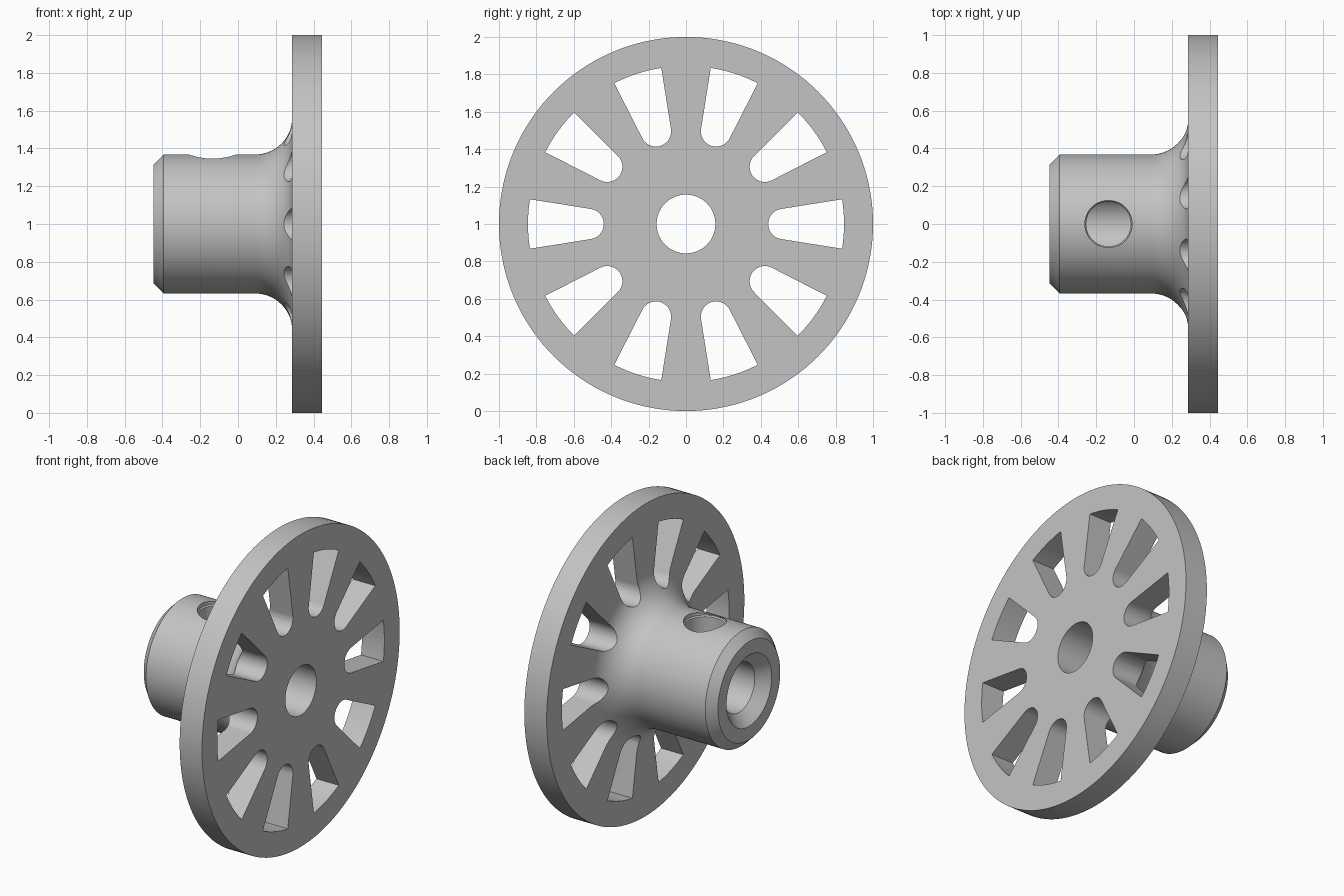
import bpy, bmesh
from math import sin, cos, pi, radians
from mathutils import Matrix, Vector

cube = bpy.data.objects.get("Cube")
if cube:
    bpy.data.objects.remove(cube)

SEGMENTS = 144
AXIS_HEIGHT = 1.0
SLOTS = 10

steel = bpy.data.materials.new("plain grey")
steel.use_nodes = True
grey = (0.55, 0.55, 0.55, 1)
steel.diffuse_color = grey
steel.node_tree.nodes["Principled BSDF"].inputs["Base Color"].default_value = grey


def make_object(name, bm):
    bmesh.ops.recalc_face_normals(bm, faces=bm.faces)
    mesh = bpy.data.meshes.new(name)
    bm.to_mesh(mesh)
    bm.free()
    obj = bpy.data.objects.new(name, mesh)
    bpy.context.collection.objects.link(obj)
    mesh.materials.append(steel)
    return obj


def revolve(name, profile, axis, side, segments, origin):
    """Lathe a closed (along, radius) profile round an axis."""
    bm = bmesh.new()
    axis, side = Vector(axis), Vector(side)
    verts = [bm.verts.new(origin + axis * a + side * r) for a, r in profile]
    edges = [bm.edges.new((v, verts[(i + 1) % len(verts)]))
             for i, v in enumerate(verts)]
    bmesh.ops.spin(bm, geom=verts + edges, cent=origin, axis=axis,
                   angle=2 * pi, steps=segments, use_duplicate=False)
    bmesh.ops.remove_doubles(bm, verts=bm.verts, dist=1e-5)
    return make_object(name, bm)


# Flanged hub: bore, chamfered nose, filleted neck and disc in one lathe profile
back, front, left_end = 0.287, 0.445, -0.447
hub_r, bore_r, fillet = 0.368, 0.157, 0.195
profile = [(left_end + 0.07, bore_r), (left_end, 0.228),
           (left_end, hub_r - 0.053), (left_end + 0.053, hub_r)]
for i in range(15):
    a = i / 14 * pi / 2
    profile.append((back - fillet + fillet * sin(a),
                    hub_r + fillet - fillet * cos(a)))
profile += [(back, 1), (front, 1), (front, bore_r)]
centre = Vector((0, 0, AXIS_HEIGHT))
wheel = revolve("flanged_hub", profile, (1, 0, 0), (0, 0, 1), SEGMENTS, centre)

# Slot cutters: radial sides, rounded inner end, arc outer end
half = radians(9)
round_c = 0.521
round_r = round_c * sin(half)
outer_r = 0.845
outline = []
for i in range(9):
    a = -half + 2 * half * i / 8
    outline.append((outer_r * cos(a), outer_r * sin(a)))
for i in range(19):
    a = pi / 2 + half + (pi - 2 * half) * i / 18
    outline.append((round_c + round_r * cos(a), round_r * sin(a)))

bm = bmesh.new()
for k in range(SLOTS):
    turn = Matrix.Rotation(2 * pi * k / SLOTS, 4, 'X')
    face = bm.faces.new([bm.verts.new(centre + turn @ Vector((0, u, v)))
                         for u, v in outline])
    top = bmesh.ops.extrude_face_region(bm, geom=[face])
    bmesh.ops.translate(bm, vec=(0.6, 0, 0),
                        verts=[g for g in top["geom"]
                               if isinstance(g, bmesh.types.BMVert)])
slots = make_object("slot_cutter", bm)

# Set screw hole through the top wall, with a slim lead-in
hole = revolve("screw_hole_cutter",
               [(0, 0), (0, 0.118), (0.335, 0.118), (0.342, 0.125),
                (0.5, 0.125), (0.5, 0)],
               (0, 0, 1), (1, 0, 0), 64, Vector((-0.135, 0, AXIS_HEIGHT)))

bpy.ops.object.select_all(action='DESELECT')
wheel.select_set(True)
bpy.context.view_layer.objects.active = wheel
for cutter in (slots, hole):
    cutter.hide_render = True
    mod = wheel.modifiers.new(cutter.name, 'BOOLEAN')
    mod.operation = 'DIFFERENCE'
    mod.solver = 'EXACT'
    mod.object = cutter
    bpy.ops.object.modifier_apply(modifier=mod.name)
    bpy.data.objects.remove(cutter)

# Smooth round walls, crisp edges, flat disc faces
bpy.ops.object.shade_smooth_by_angle(angle=radians(25))
normals = wheel.modifiers.new("face normals", 'WEIGHTED_NORMAL')
normals.keep_sharp = True
